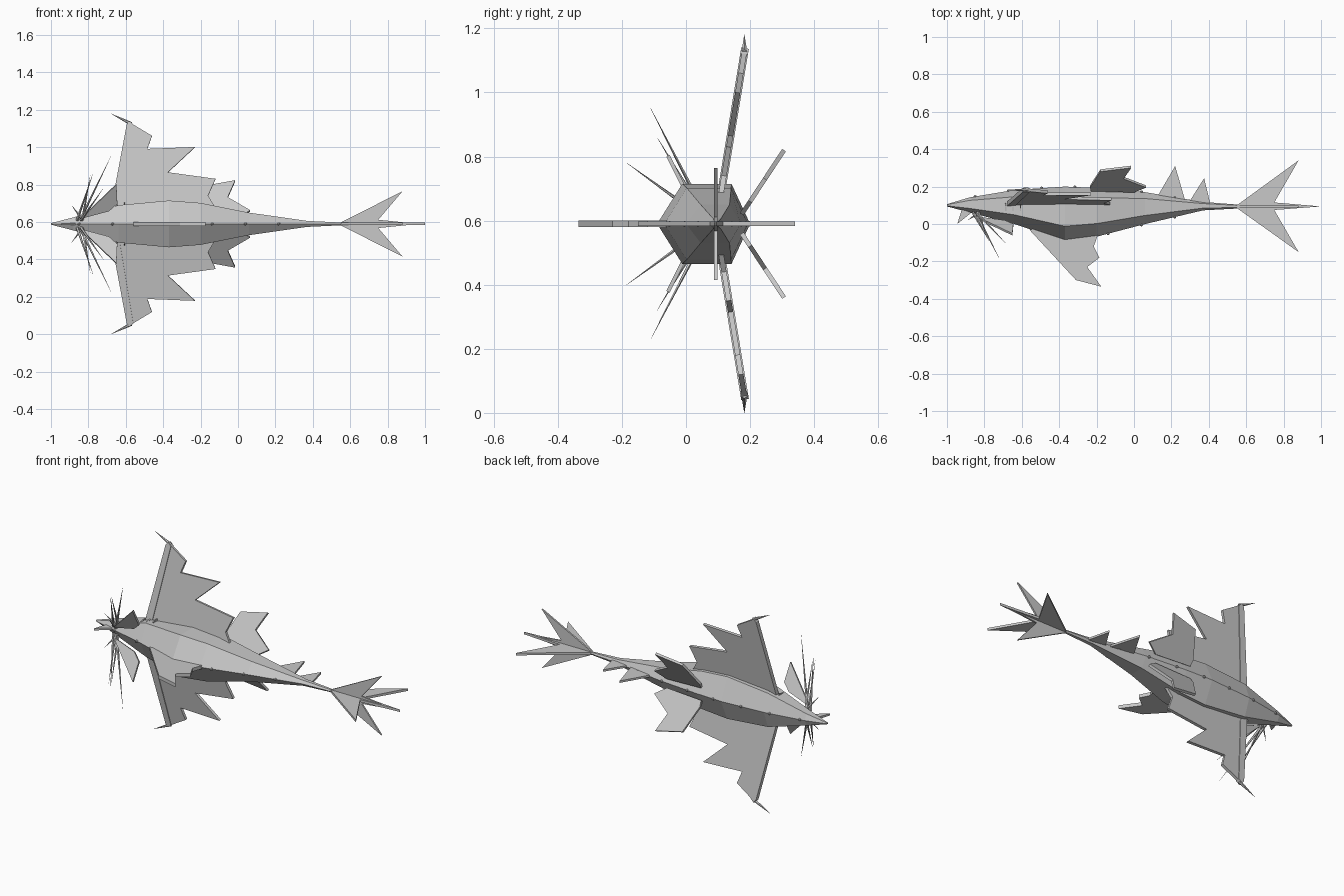
import bpy, bmesh, math
from mathutils import Vector

if "Cube" in bpy.data.objects:
    bpy.data.objects.remove(bpy.data.objects["Cube"])

ZC = 0.59  # mirror plane height
grey = bpy.data.materials.new("plain grey")
grey.diffuse_color = (0.58, 0.58, 0.58, 1)
grey.use_nodes = True
grey.node_tree.nodes["Principled BSDF"].inputs["Base Color"].default_value = grey.diffuse_color


def finish(name, bm):
    bmesh.ops.recalc_face_normals(bm, faces=bm.faces)
    me = bpy.data.meshes.new(name)
    bm.to_mesh(me)
    bm.free()
    me.materials.append(grey)
    ob = bpy.data.objects.new(name, me)
    bpy.context.collection.objects.link(ob)
    return ob


def plate(name, pts, thick):
    """Flat fin: coplanar outline thickened evenly to both sides."""
    pts = [Vector(p) for p in pts]
    n = Vector((0, 0, 0))
    for a, b in zip(pts, pts[1:] + pts[:1]):
        n += a.cross(b)
    n.normalize()
    bm = bmesh.new()
    lo = [bm.verts.new(p - n * thick / 2) for p in pts]
    hi = [bm.verts.new(p + n * thick / 2) for p in pts]
    bm.faces.new(lo[::-1])
    bm.faces.new(hi)
    for i in range(len(pts)):
        j = (i + 1) % len(pts)
        bm.faces.new((lo[i], lo[j], hi[j], hi[i]))
    return finish(name, bm)


def spike(name, base, tip, r, sides=5):
    """Thin cone between two points."""
    base, tip = Vector(base), Vector(tip)
    d = tip - base
    bm = bmesh.new()
    bmesh.ops.create_cone(bm, cap_ends=True, segments=sides, radius1=r,
                          radius2=0.0004, depth=d.length)
    q = d.to_track_quat('Z', 'Y')
    for v in bm.verts:
        v.co = q @ v.co + (base + tip) / 2
    return finish(name, bm)


# Body: six-sided sections (x, low y, high y, half height)
sections = [(-1, .094, .106, .004), (-.88, .062, .142, .035), (-.64, .0, .182, .1),
            (-.37, -.09, .2, .125), (-.2, -.068, .193, .112), (.06, .0, .17, .06),
            (.37, .073, .118, .016), (.58, .084, .102, .006)]
bm = bmesh.new()
rings = []
for x, a, b, h in sections:
    y1, y2 = a + .27 * (b - a), a + .8 * (b - a)
    ring = [(a, 0), (y1, h), (y2, h), (b, 0), (y2, -h), (y1, -h)]
    rings.append([bm.verts.new((x, y, ZC + z)) for y, z in ring])
for r, s in zip(rings, rings[1:]):
    for i in range(6):
        j = (i + 1) % 6
        bm.faces.new((r[i], r[j], s[j], s[i]))
bm.faces.new(rings[0])
bm.faces.new(rings[-1])
finish("body", bm)

# Fins lying in the mirror plane
flat_fins = {
    "belly_fin": ([(-.56, -.03), (-.31, -.30), (-.175, -.335), (-.25, -.23), (-.185, -.18),
                   (-.215, -.12), (-.19, -.05), (-.35, .0)], .02),
    "front_finlet": ([(.115, .13), (.22, .31), (.275, .12)], .012),
    "rear_finlet": ([(.29, .11), (.375, .245), (.41, .1)], .012),
    "tail_fin_flat": ([(.55, .1), (.88, .34), (.75, .115), (1, .094), (.75, .075),
                       (.88, -.15), (.55, .085)], .014),
    "brow_horn": ([(-.92, .08), (-.945, .0), (-.87, .06)], .012),
}
for name, (pts, t) in flat_fins.items():
    plate(name, [(x, y, ZC) for x, y in pts], t)

# Upright tail fin crossing the flat one
plate("tail_fin_upright", [(x, .093, ZC + z) for x, z in
      [(.55, .008), (.88, .175), (.75, .022), (.93, .004), (.93, -.004),
       (.75, -.022), (.88, -.175), (.55, -.008)]], .01)


def wing_pt(x, z, s, off=0):
    return (x, .112 + (z - .11) * .165 + off, ZC + s * z)


for side, s in (("upper", 1), ("lower", -1)):
    # Large jagged wing with a leading-edge spar and tip spike
    plate(side + "_wing", [wing_pt(x, z, s) for x, z in
          [(-.67, .05), (-.585, .545), (-.46, .47), (-.485, .4), (-.23, .41), (-.375, .275),
           (-.12, .24), (-.16, .15), (-.1, .05)]], .016)
    plate(side + "_wing_spar", [wing_pt(x, z, s) for x, z in
          [(-.685, .05), (-.595, .53), (-.58, .548), (-.56, .53), (-.64, .05)]], .024)
    spike(side + "_wing_spike", wing_pt(-.57, .535, s), (-.68, .182, ZC + s * .59), .01, 6)

    # Small rear fin, splayed outward
    plate(side + "_rear_fin", [(x, .197 + (z - .065) * .66, ZC + s * z) for x, z in
          [(-.23, .04), (-.235, .07), (-.18, .2), (-.015, .23), (-.055, .14), (.065, .07),
           (.0, .03)]], .014)

    # Head frill and whiskers
    plate(side + "_head_frill", [(x, .025 - (z - .05) * .5, ZC + s * z) for x, z in
          [(-.84, .03), (-.65, .212), (-.645, .11), (-.69, .07)]], .012)
    for i, (base, tip) in enumerate([
            ((-.84, .06, .03), (-.68, -.11, .36)), ((-.84, .05, .02), (-.72, -.185, .19)),
            ((-.83, .06, .03), (-.79, -.06, .26)), ((-.86, .06, .02), (-.775, -.09, .27)),
            ((-.83, .06, .02), (-.89, .02, .1))]):
        spike(f"{side}_whisker_{i}", (base[0], base[1], ZC + s * base[2]),
              (tip[0], tip[1], ZC + s * tip[2]), .008)

    # Gill slits in front of the wing root
    for i in range(3):
        x = -.69 + .04 * i
        z = .084 + .0095 * i
        plate(f"{side}_gill_{i}", [(x, .07, ZC + s * z), (x + .007, .07, ZC + s * z),
                                   (x + .007, .11, ZC + s * (z + .008)),
                                   (x, .11, ZC + s * (z + .008))], .01)


# Studs along both ridges
def ridge(x, k):
    for p, q in zip(sections, sections[1:]):
        if p[0] <= x <= q[0]:
            return p[k] + (q[k] - p[k]) * (x - p[0]) / (q[0] - p[0])


for k, label in ((1, "belly"), (2, "back")):
    for i in range(7):
        x = -.85 + .178 * i
        bm = bmesh.new()
        bmesh.ops.create_icosphere(bm, subdivisions=1, radius=.009)
        bmesh.ops.translate(bm, verts=bm.verts, vec=(x, ridge(x, k), ZC))
        finish(f"{label}_stud_{i}", bm)
